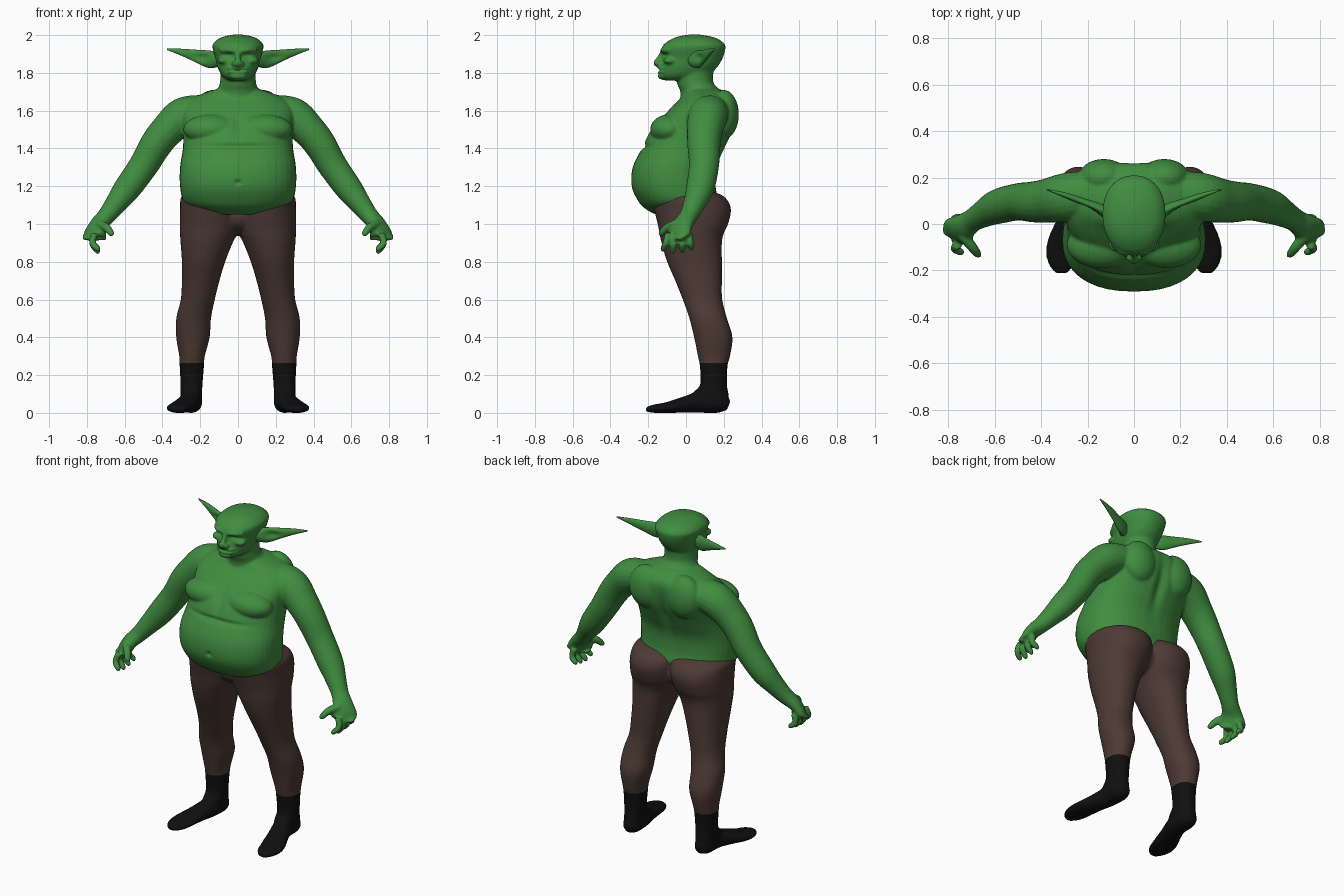
import bpy, bmesh, math
from mathutils import Vector, Matrix

cube = bpy.data.objects.get("Cube")
if cube:
    bpy.data.objects.remove(cube)


def material(name, rgb):
    m = bpy.data.materials.new(name)
    m.use_nodes = True
    m.diffuse_color = (*rgb, 1)
    bsdf = m.node_tree.nodes["Principled BSDF"]
    bsdf.inputs["Base Color"].default_value = (*rgb, 1)
    bsdf.inputs["Roughness"].default_value = 0.8
    return m


GREEN = material("green skin", (0.052, 0.265, 0.052))
BROWN = material("brown cloth", (0.075, 0.042, 0.035))
BLACK = material("black sock", (0.005, 0.005, 0.005))


def spline(rows, steps=5):
    """Catmull-Rom interpolation of rows of numbers."""
    rows = [Vector(r) for r in rows]
    out = []
    for i in range(len(rows) - 1):
        a, b, c = rows[max(i - 1, 0)], rows[i], rows[i + 1]
        d = rows[min(i + 2, len(rows) - 1)]
        for k in range(steps):
            t = k / steps
            out.append(0.5 * (2 * b + (c - a) * t + (2 * a - 5 * b + 4 * c - d) * t * t
                              + (3 * b - a - 3 * c + d) * t ** 3))
    return out + [rows[-1]]


def skin(bm, rings):
    """Bridge closed rings of points and cap both ends."""
    rings = [[bm.verts.new(p) for p in ring] for ring in rings]
    n = len(rings[0])
    faces = [bm.faces.new(rings[0]), bm.faces.new(rings[-1])]
    for lo, hi in zip(rings, rings[1:]):
        for i in range(n):
            j = (i + 1) % n
            faces.append(bm.faces.new((lo[i], lo[j], hi[j], hi[i])))
    bmesh.ops.recalc_face_normals(bm, faces=faces)


def stack(bm, rows, power=2.0, n=40):
    """Level slices: height, x from, x to, y front, y back."""
    rings = []
    for z, x0, x1, y0, y1 in spline(rows):
        ring = []
        for i in range(n):
            c, s = math.cos(math.tau * i / n), math.sin(math.tau * i / n)
            c = math.copysign(abs(c) ** (2 / power), c)
            s = math.copysign(abs(s) ** (2 / power), s)
            ring.append(((x0 + x1) / 2 + c * (x1 - x0) / 2, (y0 + y1) / 2 + s * (y1 - y0) / 2, z))
        rings.append(ring)
    skin(bm, rings)


def tube(bm, rows, n=20):
    """Limb along a path: x, y, z, half width sideways, half width upward."""
    rows = spline(rows)
    rings = []
    for i, r in enumerate(rows):
        p = Vector(r[:3])
        t = Vector(rows[min(i + 1, len(rows) - 1)][:3]) - Vector(rows[max(i - 1, 0)][:3])
        side = t.cross(Vector((0, 0, 1))).normalized()
        up = side.cross(t).normalized()
        rings.append([p + side * r[3] * math.cos(math.tau * k / n)
                      + up * r[4] * math.sin(math.tau * k / n) for k in range(n)])
    skin(bm, rings)


def blob(bm, centre, radii):
    bmesh.ops.create_uvsphere(bm, u_segments=24, v_segments=16, radius=1,
                              matrix=Matrix.Translation(centre) @ Matrix.Diagonal((*radii, 1)))


def mirror(bm):
    geo = bmesh.ops.duplicate(bm, geom=bm.verts[:] + bm.edges[:] + bm.faces[:])["geom"]
    for v in geo:
        if isinstance(v, bmesh.types.BMVert):
            v.co.x *= -1
    bmesh.ops.reverse_faces(bm, faces=[f for f in geo if isinstance(f, bmesh.types.BMFace)])


def finish(name, bm, materials, voxel=0, dents=(), cut=None):
    """Fuse the pieces, press in soft dents, colour by height and shade smooth."""
    mesh = bpy.data.meshes.new(name)
    bm.to_mesh(mesh)
    obj = bpy.data.objects.new(name, mesh)
    bpy.context.collection.objects.link(obj)
    if voxel:
        fuse = obj.modifiers.new("fuse", 'REMESH')
        fuse.mode, fuse.voxel_size = 'VOXEL', voxel
        relax = obj.modifiers.new("relax", 'SMOOTH')
        relax.factor, relax.iterations = 0.5, 5
        fused = bpy.data.meshes.new_from_object(
            obj.evaluated_get(bpy.context.evaluated_depsgraph_get()))
        obj.modifiers.clear()
        obj.data = fused
        bm.clear()
        bm.from_mesh(fused)
    for centre, radii, push in dents:
        for v in bm.verts:
            d = sum(((abs(v.co[k]) if k == 0 else v.co[k]) - centre[k]) ** 2 / radii[k] ** 2
                    for k in range(3))
            if d < 9:
                v.co += Vector(push) * math.exp(-d)
    if cut:
        bmesh.ops.bisect_plane(bm, geom=bm.verts[:] + bm.edges[:] + bm.faces[:],
                               plane_co=(0, 0, cut), plane_no=(0, 0, 1))
    for f in bm.faces:
        f.smooth = True
        f.material_index = int(bool(cut) and f.calc_center_median().z < cut)
    obj.data.materials.clear()
    for m in materials:
        obj.data.materials.append(m)
    bm.to_mesh(obj.data)
    bm.free()
    return obj


# Upper body: arm, hand, chest and shoulder blade on one side, then mirrored
bm = bmesh.new()
tube(bm, [(.18, .13, 1.6, .1, .085), (.29, .115, 1.57, .105, .1), (.375, .1, 1.495, .095, .09),
          (.435, .095, 1.42, .088, .085), (.5, .095, 1.31, .08, .078),
          (.585, .075, 1.19, .075, .072), (.645, .045, 1.11, .06, .058),
          (.695, .015, 1.045, .05, .047), (.735, -.015, 1, .06, .04),
          (.757, -.035, .95, .075, .034), (.76, -.04, .915, .06, .024)])
for k in range(4):
    base, tip = -.092 + .036 * k, -.12 + .05 * k
    low = .84 + .012 * abs(k - 1.3)
    tube(bm, [(.758, base, .95, .019, .019), (.772, (base + tip) / 2, .9, .018, .018),
              (.745, tip, low + .015, .016, .016), (.735, tip, low, .008, .008)], 12)
tube(bm, [(.735, -.05, 1, .025, .025), (.695, -.1, .98, .022, .022),
          (.672, -.13, .95, .017, .017), (.667, -.138, .938, .009, .009)], 12)
blob(bm, (.14, -.09, 1.5), (.15, .1, .08))
blob(bm, (.13, .2, 1.58), (.11, .08, .13))
blob(bm, (.02, -.145, 1.848), (.016, .016, .013))
blob(bm, (.075, -.085, 1.865), (.035, .035, .02))
tube(bm, [(0, -.122, 1.913, .012, .014), (.05, -.122, 1.92, .012, .014),
          (.095, -.085, 1.92, .012, .012)], 12)
mirror(bm)

# Torso, neck and head
stack(bm, [(z, -w, w, f, b) for z, w, f, b in (
    (1.05, .15, -.16, .07), (1.08, .23, -.215, .13), (1.12, .288, -.252, .168),
    (1.2, .307, -.288, .157), (1.3, .307, -.282, .162), (1.4, .292, -.235, .205),
    (1.5, .29, -.185, .25), (1.6, .3, -.095, .265), (1.66, .255, -.035, .255),
    (1.7, .16, -.01, .21), (1.72, .09, 0, .16))], 2.3)
stack(bm, [(z, -w, w, f, b) for z, w, f, b in (
    (1.64, .14, -.03, .22), (1.7, .115, -.03, .19), (1.75, .095, -.048, .145),
    (1.84, .095, -.05, .15))])
stack(bm, [(z, -w, w, f, b) for z, w, f, b in (
    (1.76, .05, -.115, .05), (1.785, .085, -.138, .115), (1.83, .108, -.135, .165),
    (1.88, .12, -.125, .195), (1.92, .132, -.13, .207), (1.95, .134, -.118, .206),
    (1.98, .105, -.075, .17), (1.995, .065, -.03, .12), (2.003, .02, .02, .07))], 2.2)

# Nose, lips and chin
tube(bm, [(0, -.12, 1.915, .014, .014), (0, -.14, 1.88, .014, .014),
          (0, -.16, 1.852, .018, .014), (0, -.15, 1.838, .012, .008)], 12)
for z in (1.823, 1.805):
    blob(bm, (0, -.128, z), (.055, .022, .01))
blob(bm, (0, -.125, 1.782), (.045, .024, .018))
finish("upper_body", bm, [GREEN], 0.007, [
    ((.048, -.13, 1.895), (.026, .04, .013), (0, .016, 0)),      # eye sockets
    ((0, -.14, 1.814), (.045, .04, .005), (0, .012, 0)),         # mouth
    ((0, -.17, 1.52), (.025, .08, .08), (0, .015, 0)),           # breastbone
    ((0, -.25, 1.41), (.25, .08, .015), (0, .015, 0)),           # belly fold
    ((0, -.285, 1.22), (.014, .03, .012), (0, .015, 0)),         # navel
    ((0, .24, 1.45), (.03, .08, .15), (0, -.02, 0)),             # spine
])

# Pointed ears with a hollow front
bm = bmesh.new()
tube(bm, [(.1, .035, 1.868, .03, .035), (.15, .065, 1.872, .022, .046),
          (.22, .095, 1.89, .016, .033), (.3, .125, 1.91, .011, .018),
          (.375, .148, 1.925, .003, .004)], 28)
mirror(bm)
finish("ears", bm, [GREEN], dents=[((.19, .06, 1.882), (.06, .025, .018), (0, .018, 0))])

# Trousers and socked feet: one leg, then mirrored
bm = bmesh.new()
stack(bm, [(.04, .192, .305, .06, .228), (.1, .19, .304, .035, .225), (.15, .188, .304, .075, .217),
           (.25, .18, .309, .073, .22), (.3, .176, .311, .063, .233), (.4, .15, .327, .043, .246),
           (.5, .143, .327, .018, .217), (.6, .123, .303, -.017, .192),
           (.7, .098, .297, -.057, .19), (.8, .068, .297, -.1, .19),
           (.9, .028, .304, -.13, .19), (.95, .002, .307, -.14, .2),
           (1.0, -.015, .308, -.15, .223), (1.08, -.03, .307, -.17, .238),
           (1.14, -.035, .302, -.18, .208), (1.17, -.01, .265, -.15, .15)], 2.15)
tube(bm, [(.247, .225, .038, .025, .028), (.247, .18, .052, .055, .052),
          (.252, .08, .057, .058, .057), (.275, 0, .045, .062, .044),
          (.306, -.1, .028, .072, .029), (.312, -.17, .022, .058, .022),
          (.312, -.212, .018, .025, .012)])
mirror(bm)
blob(bm, (0, .02, 1.04), (.16, .15, .1))
finish("trousers_and_socks", bm, [BROWN, BLACK], 0.008, cut=0.265)
